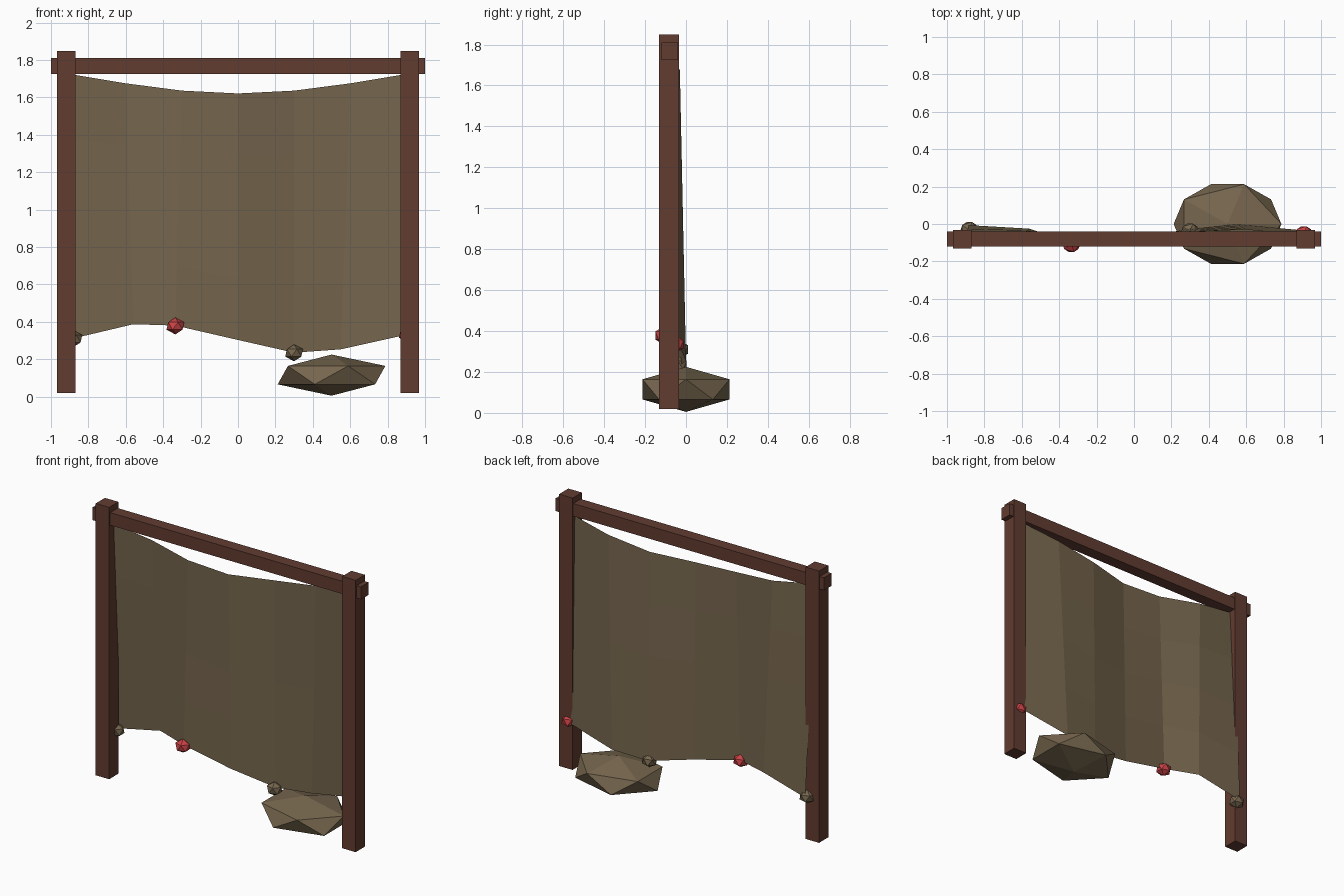
import bpy, bmesh

if "Cube" in bpy.data.objects:
    bpy.data.objects.remove(bpy.data.objects["Cube"])


def material(name, rgb):
    m = bpy.data.materials.new(name)
    m.diffuse_color = (*rgb, 1)
    m.use_nodes = True
    m.node_tree.nodes["Principled BSDF"].inputs["Base Color"].default_value = m.diffuse_color
    return m


WOOD = material("dark_wood", (0.12, 0.045, 0.03))
HIDE = material("khaki", (0.18, 0.132, 0.075))
RED = material("red", (0.58, 0.055, 0.06))


def finish(name, bm, mat):
    me = bpy.data.meshes.new(name)
    bm.to_mesh(me)
    bm.free()
    me.materials.append(mat)
    ob = bpy.data.objects.new(name, me)
    bpy.context.collection.objects.link(ob)
    return ob


def box(name, loc, size, mat):
    bm = bmesh.new()
    bmesh.ops.create_cube(bm, size=1)
    ob = finish(name, bm, mat)
    ob.location, ob.scale = loc, size


def lump(name, loc, radii, mat):
    bm = bmesh.new()
    bmesh.ops.create_icosphere(bm, subdivisions=1, radius=1)
    ob = finish(name, bm, mat)
    ob.location, ob.scale = loc, radii


# Wooden frame: two posts and a crossbar
for side, sx in (("left", -1), ("right", 1)):
    box(side + "_post", (sx * 0.918, -0.082, 0.934), (0.1, 0.098, 1.83), WOOD)
box("crossbar", (0, -0.08, 1.767), (2.0, 0.08, 0.085), WOOD)

# Hanging cloth: wavy top edge joined to wavy bottom edge
top = [(-0.9, -0.085, 1.725), (-0.6, -0.062, 1.675), (-0.3, -0.105, 1.636),
       (0, -0.105, 1.621), (0.3, -0.042, 1.636), (0.6, -0.03, 1.675),
       (0.9, -0.06, 1.725)]
bottom = [(-0.885, -0.006, 0.31), (-0.56, -0.025, 0.387), (-0.335, -0.1, 0.38),
          (0, -0.08, 0.303), (0.3, -0.025, 0.235), (0.55, 0.0, 0.253),
          (0.91, -0.035, 0.333)]
bm = bmesh.new()
ROWS = 4
grid = []
for t, b in zip(top, bottom):
    grid.append([bm.verts.new([p + (q - p) * i / ROWS for p, q in zip(t, b)])
                 for i in range(ROWS + 1)])
for c, d in zip(grid, grid[1:]):
    for i in range(ROWS):
        bm.faces.new((c[i], c[i + 1], d[i + 1], d[i]))
finish("hanging_cloth", bm, HIDE)

# Beads along the lower hem, alternating colour
beads = [(-0.88, -0.032, 0.31), (-0.335, -0.107, 0.378),
         (0.3, -0.04, 0.234), (0.908, -0.055, 0.335)]
for i, p in enumerate(beads):
    lump("hem_bead_%d" % (i + 1), p, (0.053, 0.05, 0.045), RED if i % 2 else HIDE)

# Flattened boulder at the foot
lump("boulder", (0.5, 0, 0.115), (0.322, 0.25, 0.11), HIDE)
